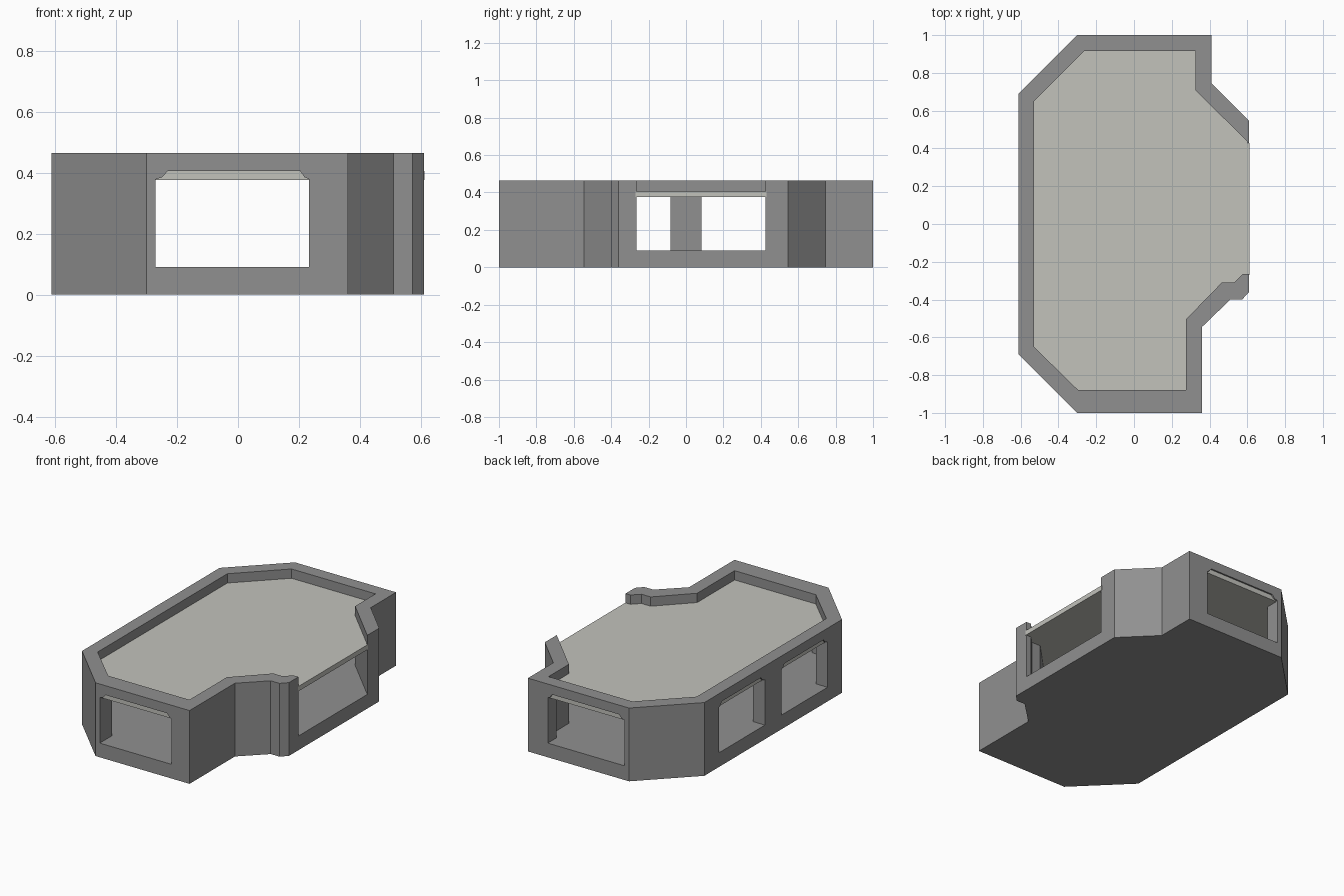
import bpy
import bmesh
from mathutils import Matrix, Vector

if "Cube" in bpy.data.objects:
    bpy.data.objects.remove(bpy.data.objects["Cube"])

WALL_H, FLOOR_Z = 0.465, 0.09
ROOF_LOW, ROOF_TOP = 0.375, 0.406


def material(name, rgb):
    m = bpy.data.materials.new(name)
    m.diffuse_color = (*rgb, 1)
    m.use_nodes = True
    m.node_tree.nodes["Principled BSDF"].inputs["Base Color"].default_value = m.diffuse_color
    return m


wall_grey = material("wall_grey", (0.28, 0.28, 0.28))
roof_grey = material("pale_roof_grey", (0.54, 0.54, 0.50))


def prism(name, points, direction, mat):
    """Extrude a closed 3D polygon along a direction."""
    bm = bmesh.new()
    face = bm.faces.new([bm.verts.new(p) for p in points])
    ext = bmesh.ops.extrude_face_region(bm, geom=[face])
    moved = [v for v in ext["geom"] if isinstance(v, bmesh.types.BMVert)]
    bmesh.ops.translate(bm, verts=moved, vec=Vector(direction))
    bmesh.ops.recalc_face_normals(bm, faces=bm.faces)
    mesh = bpy.data.meshes.new(name)
    bm.to_mesh(mesh)
    bm.free()
    mesh.materials.append(mat)
    ob = bpy.data.objects.new(name, mesh)
    bpy.context.collection.objects.link(ob)
    return ob


def plan(name, pts, z0, z1, mat):
    return prism(name, [(x, y, z0) for x, y in pts], (0, 0, z1 - z0), mat)


# Solid shell outline, then the room hollowed out above the floor
outline = [(-.612, -.69), (-.30, -1), (.36, -1), (.36, -.545), (.51, -.40),
           (.572, -.40), (.61, -.36), (.61, .545), (.41, .745), (.41, 1),
           (-.30, 1), (-.612, .69)]
room = [(-.53, -.65), (-.295, -.88), (.275, -.88), (.275, -.505), (.465, -.31),
        (.53, -.31), (.575, -.265), (.75, -.265), (.75, .425), (.61, .425),
        (.325, .71), (.325, .915), (-.265, .915), (-.53, .65)]
walls = plan("walls_and_floor", outline, 0, WALL_H, wall_grey)
cutters = [plan("room_cutter", room, FLOOR_Z, 0.7, wall_grey)]


# Window openings with clipped upper corners
def window(name, a, b, axis, start, depth):
    prof = [(a, FLOOR_Z), (b, FLOOR_Z), (b, .378), (b - .015, .385),
            (b - .03, ROOF_TOP), (a + .04, ROOF_TOP), (a + .022, .385), (a, .378)]
    if axis == "y":
        pts, vec = [(u, start, z) for u, z in prof], (0, depth, 0)
    else:
        pts, vec = [(start, u, z) for u, z in prof], (depth, 0, 0)
    cutters.append(prism(name, pts, vec, wall_grey))


window("front_window_cutter", -.27, .233, "y", -1.1, .3)
window("back_window_cutter", -.27, .27, "y", .8, .3)
window("left_window_cutter_a", .083, .545, "x", -.7, .25)
window("left_window_cutter_b", -.545, -.083, "x", -.7, .25)

for c in cutters:
    mod = walls.modifiers.new(c.name, "BOOLEAN")
    mod.operation = "DIFFERENCE"
    mod.solver = "EXACT"
    mod.object = c

# Apply the cuts and remove the helpers
bpy.context.view_layer.update()
evaluated = walls.evaluated_get(bpy.context.evaluated_depsgraph_get())
cut_mesh = bpy.data.meshes.new_from_object(evaluated)
walls.modifiers.clear()
walls.data = cut_mesh
for c in cutters:
    bpy.data.objects.remove(c, do_unlink=True)

# Thin roof slab let into the walls, its edge showing in the openings
slab = [(-.60, -.685), (-.295, -.99), (.35, -.99), (.35, -.54), (.50, -.39),
        (.56, -.35), (.60, -.27), (.612, -.27), (.612, .43), (.60, .43),
        (.60, .535), (.40, .735), (.40, .99), (-.295, .99), (-.60, .685)]
plan("roof_slab", slab, ROOF_LOW, ROOF_TOP, roof_grey)
